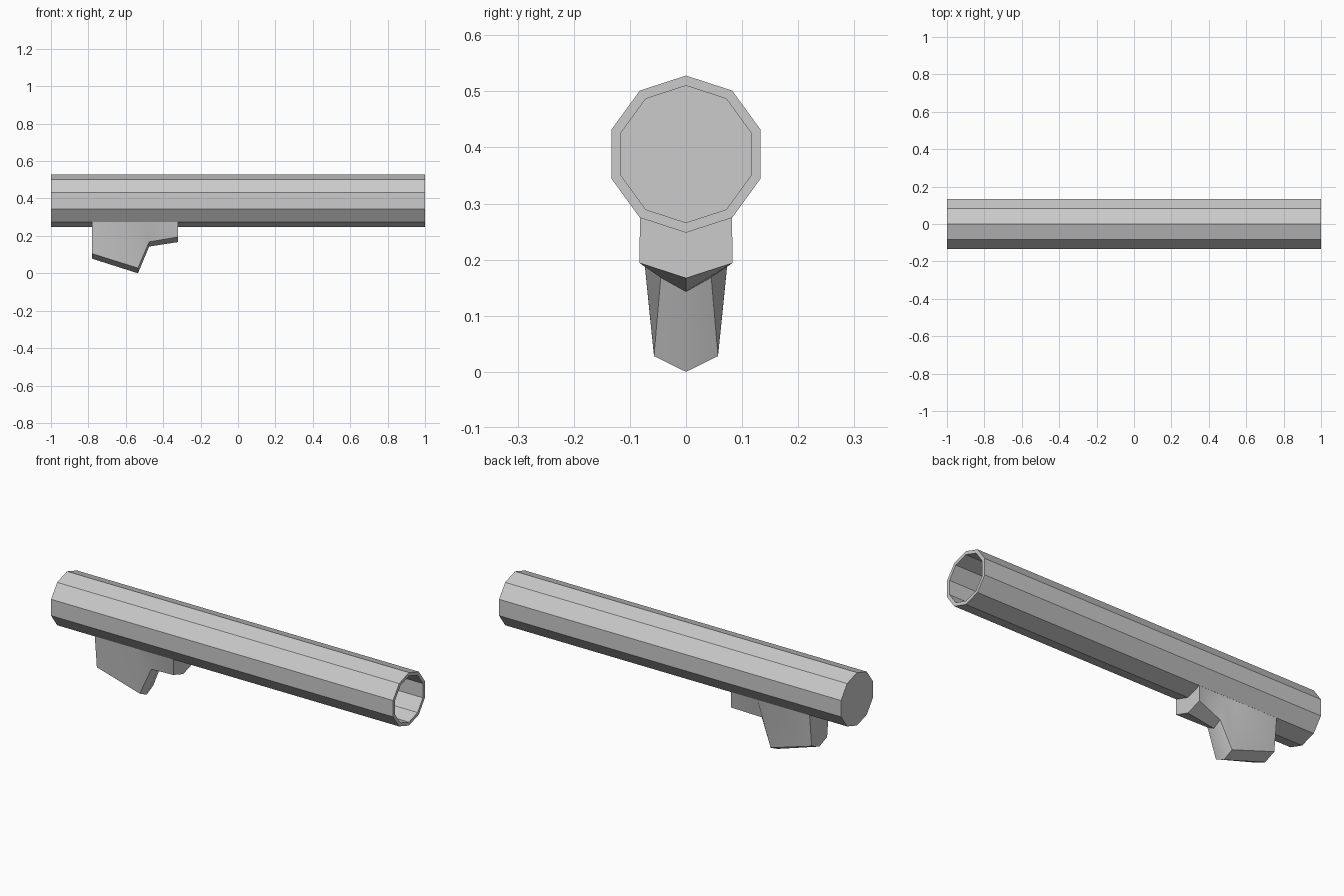
import bpy
import bmesh
from math import sin, cos, pi, radians

if "Cube" in bpy.data.objects:
    bpy.data.objects.remove(bpy.data.objects["Cube"])


def make_object(name, bm):
    bmesh.ops.recalc_face_normals(bm, faces=bm.faces[:])
    mesh = bpy.data.meshes.new(name)
    bm.to_mesh(mesh)
    bm.free()
    obj = bpy.data.objects.new(name, mesh)
    bpy.context.collection.objects.link(obj)
    return obj


def bridge(bm, a, b, closed=True):
    n = len(a)
    for i in range(n if closed else n - 1):
        j = (i + 1) % n
        bm.faces.new((a[i], a[j], b[j], b[i]))


# Ten-sided tube: closed at the back, hollow from the muzzle end
SIDES, AXIS_Z = 10, 0.388
bm = bmesh.new()


def ring(x, r):
    return [bm.verts.new((x, r * sin(2 * pi * i / SIDES), AXIS_Z + r * cos(2 * pi * i / SIDES)))
            for i in range(SIDES)]


rings = [ring(x, r) for x, r in ((-1, 0.14), (1, 0.14), (1, 0.122), (-0.98, 0.122))]
for a, b in zip(rings, rings[1:]):
    bridge(bm, a, b)
bm.faces.new(rings[0])
bm.faces.new(rings[-1])
make_object("tube", bm)

# Grip and fore stub: V-bottomed sections hanging from the tube's underside
# x, half width at the bottom, side edge z, keel z
stations = [(-0.78, 0.065, 0.105, 0.078),
            (-0.535, 0.057, 0.028, 0.0),
            (-0.475, 0.045, 0.168, 0.143),
            (-0.32, 0.083, 0.194, 0.167)]
TOP_W, TOP_Z, TOP_KEEL = 0.082, 0.275, 0.249
bm = bmesh.new()
sections = []
for x, w, side_z, keel_z in stations:
    pts = [(-TOP_W, TOP_Z), (-w, side_z), (0, keel_z), (w, side_z), (TOP_W, TOP_Z), (0, TOP_KEEL)]
    sections.append([bm.verts.new((x, y, z)) for y, z in pts])
for a, b in zip(sections, sections[1:]):
    bridge(bm, a, b)
bm.faces.new(sections[0])
bm.faces.new(sections[-1])
grip = make_object("grip", bm)
bpy.context.view_layer.objects.active = grip
grip.select_set(True)
bpy.ops.object.shade_smooth_by_angle(angle=radians(30))
